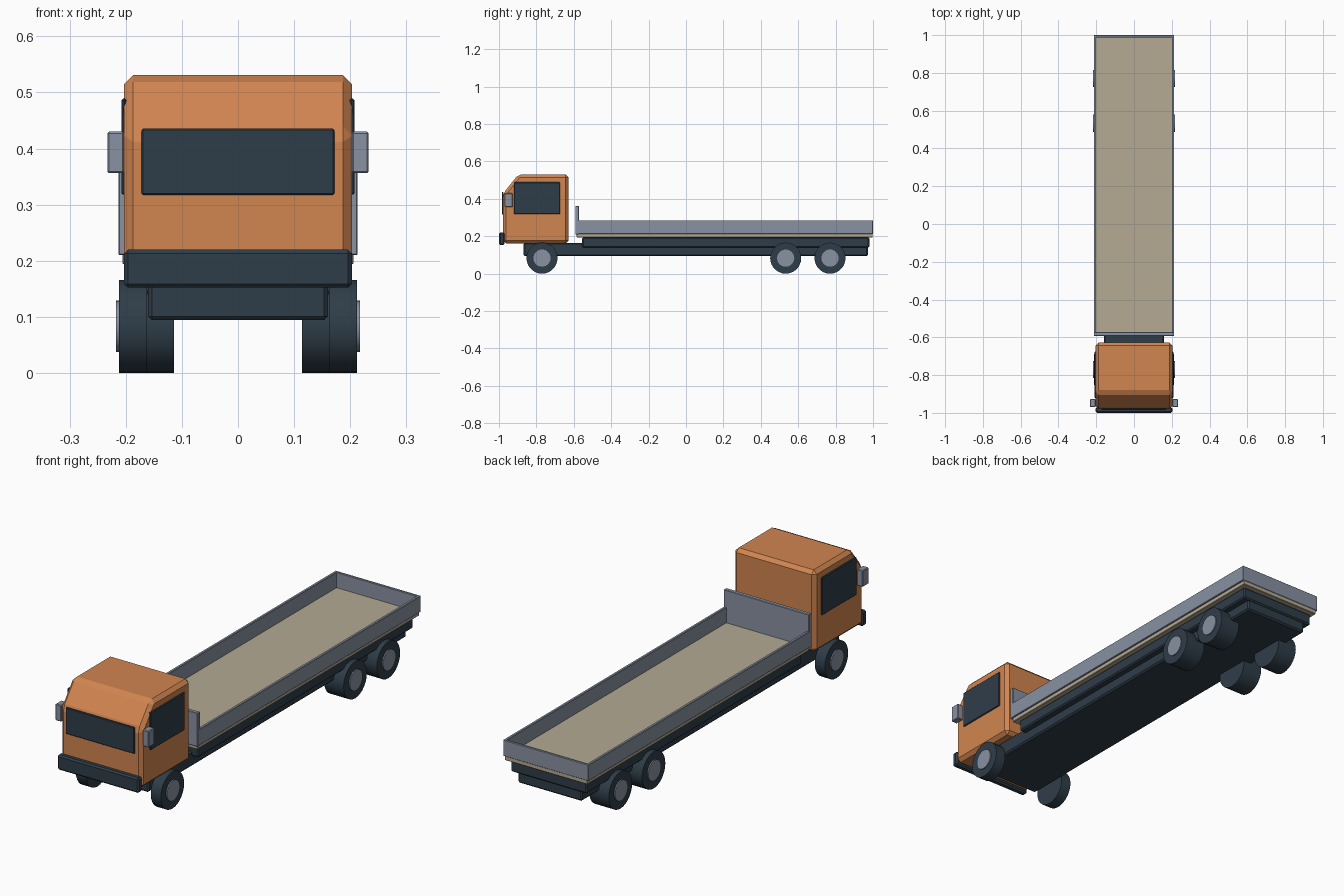
import bpy, bmesh, math
from mathutils import Matrix, Vector

if "Cube" in bpy.data.objects:
    bpy.data.objects.remove(bpy.data.objects["Cube"])


def material(name, rgb):
    m = bpy.data.materials.new(name)
    m.diffuse_color = (*rgb, 1)
    m.use_nodes = True
    m.node_tree.nodes["Principled BSDF"].inputs["Base Color"].default_value = m.diffuse_color
    return m


ORANGE = material("orange paint", (0.64, 0.235, 0.08))
DARK = material("dark slate", (0.028, 0.047, 0.066))
GREY = material("blue grey metal", (0.25, 0.285, 0.36))
TAN = material("tan boards", (0.46, 0.405, 0.29))


def finish(name, bm, mat, bevel=0):
    bmesh.ops.recalc_face_normals(bm, faces=bm.faces)
    me = bpy.data.meshes.new(name)
    bm.to_mesh(me)
    bm.free()
    me.materials.append(mat)
    ob = bpy.data.objects.new(name, me)
    bpy.context.collection.objects.link(ob)
    if bevel:
        mod = ob.modifiers.new("bevel", 'BEVEL')
        mod.width = bevel
        mod.segments = 1
        mod.limit_method = 'ANGLE'
    return ob


def box(name, x, y, z, mat, bevel=0.0):
    """Box from (min, max) ranges on each axis."""
    bm = bmesh.new()
    size = Vector([r[1] - r[0] for r in (x, y, z)])
    mid = Vector([(r[1] + r[0]) / 2 for r in (x, y, z)])
    bmesh.ops.create_cube(bm, size=1, matrix=Matrix.Translation(mid) @ Matrix.Diagonal((*size, 1)))
    return finish(name, bm, mat, bevel)


def disc(name, x, y, z, radius, mat):
    """Cylinder lying along x."""
    bm = bmesh.new()
    bmesh.ops.create_cone(bm, cap_ends=True, segments=28, radius1=radius, radius2=radius,
                          depth=abs(x[1] - x[0]),
                          matrix=Matrix.Translation(((x[0] + x[1]) / 2, y, z))
                          @ Matrix.Rotation(math.pi / 2, 4, 'Y'))
    ob = finish(name, bm, mat)
    bpy.context.view_layer.objects.active = ob
    ob.select_set(True)
    bpy.ops.object.shade_smooth_by_angle(angle=math.radians(30))
    ob.select_set(False)
    return ob


def span(side, a, b):
    return tuple(sorted((side * a, side * b)))


# Cab: side profile with sloped brow, extruded across x
profile = [(-0.978, 0.162), (-0.627, 0.162), (-0.627, 0.531), (-0.896, 0.531), (-0.978, 0.428)]
bm = bmesh.new()
face = bm.faces.new([bm.verts.new((-0.203, y, z)) for y, z in profile])
ext = bmesh.ops.extrude_face_region(bm, geom=[face])
bmesh.ops.translate(bm, vec=(0.406, 0, 0),
                    verts=[v for v in ext['geom'] if isinstance(v, bmesh.types.BMVert)])
finish("cab", bm, ORANGE, 0.016)

# Cab front details
box("windscreen", (-0.172, 0.172), (-0.985, -0.976), (0.317, 0.436), DARK, 0.003)
box("bumper", (-0.203, 0.203), (-1.0, -0.97), (0.152, 0.22), DARK, 0.007)

# Chassis and subframe
box("chassis", (-0.16, 0.16), (-0.868, 0.972), (0.094, 0.165), DARK, 0.007)
box("subframe", (-0.19, 0.19), (-0.555, 0.98), (0.14, 0.194), DARK, 0.006)

# Load bed
box("bed_floor", (-0.206, 0.206), (-0.585, 0.998), (0.194, 0.215), TAN, 0.002)
box("headboard", (-0.213, 0.213), (-0.592, -0.573), (0.21, 0.362), GREY, 0.002)
box("tailboard", (-0.213, 0.213), (0.988, 1.0), (0.212, 0.285), GREY, 0.002)

for side, label in ((-1, "left"), (1, "right")):
    box(f"bed_side_{label}", span(side, 0.2, 0.213), (-0.59, 1.0), (0.212, 0.285), GREY, 0.002)
    box(f"side_window_{label}", span(side, 0.199, 0.208), (-0.92, -0.674), (0.318, 0.489), DARK, 0.003)
    box(f"mirror_{label}", span(side, 0.203, 0.233), (-0.97, -0.927), (0.356, 0.43), GREY, 0.003)
    # Narrow front wheels, wide double wheels at the rear
    for axle, y, inner in (("front", -0.77, 0.162), ("middle", 0.533, 0.114), ("rear", 0.77, 0.114)):
        disc(f"{axle}_tyre_{label}", span(side, inner, 0.212), y, 0.083, 0.083, DARK)
        disc(f"{axle}_hub_{label}", span(side, 0.2, 0.217), y, 0.083, 0.046, GREY)
